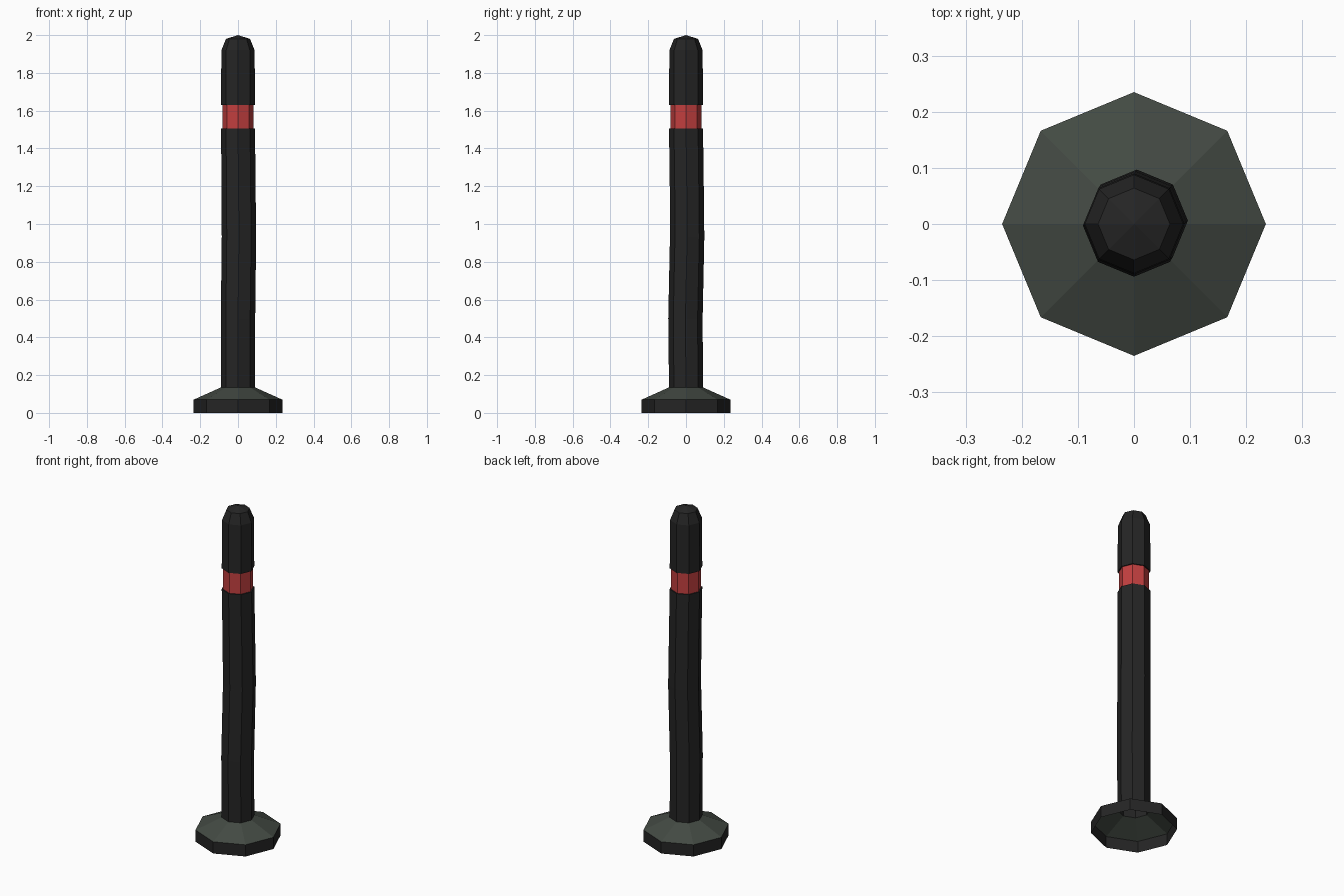
import bpy, bmesh
from math import cos, sin, pi

cube = bpy.data.objects.get("Cube")
if cube:
    bpy.data.objects.remove(cube, do_unlink=True)

SIDES = 8


def material(name, rgb):
    m = bpy.data.materials.new(name)
    m.use_nodes = True
    m.diffuse_color = (*rgb, 1)
    m.node_tree.nodes["Principled BSDF"].inputs["Base Color"].default_value = (*rgb, 1)
    return m


black = material("black rubber", (0.018, 0.018, 0.018))
red = material("red reflector", (0.54, 0.05, 0.05))
green = material("grey green", (0.056, 0.068, 0.056))


def stack(name, rings, mats, bands, tip=None):
    """Octagonal rings (z, radius, x shift, y shift) joined by bands of colour."""
    bm = bmesh.new()
    loops = []
    for z, r, dx, dy in rings:
        loops.append([bm.verts.new((dx + r * cos(2 * pi * i / SIDES),
                                    dy + r * sin(2 * pi * i / SIDES), z))
                      for i in range(SIDES)])
    for low, high, band in zip(loops, loops[1:], bands):
        for i in range(SIDES):
            j = (i + 1) % SIDES
            bm.faces.new((low[i], low[j], high[j], high[i])).material_index = band
    if tip:
        top = bm.verts.new((0, 0, tip))
        for i in range(SIDES):
            bm.faces.new((loops[-1][i], loops[-1][(i + 1) % SIDES], top))
    mesh = bpy.data.meshes.new(name)
    bm.to_mesh(mesh)
    bm.free()
    for m in mats:
        mesh.materials.append(m)
    obj = bpy.data.objects.new(name, mesh)
    bpy.context.collection.objects.link(obj)
    return obj


# Hollow foot: upright rim and sloping skirt
stack("foot", [(0, 0.235, 0, 0), (0.07, 0.235, 0, 0), (0.135, 0.09, 0, 0)],
      [black, green], [0, 1])

# Slightly bent post, recessed red band and rounded cap
stack("post", [(0.135, 0.09, 0, 0),
               (0.5, 0.091, 0, -0.003),
               (0.93, 0.091, 0.005, 0.006),
               (1.2, 0.09, 0.003, 0.004),
               (1.505, 0.09, 0, 0),
               (1.505, 0.083, 0, 0),
               (1.63, 0.083, 0, 0),
               (1.63, 0.09, 0, 0),
               (1.92, 0.088, 0, 0),
               (1.98, 0.064, 0, 0)],
      [black, red], [0, 0, 0, 0, 0, 1, 0, 0, 0], tip=2.0)
